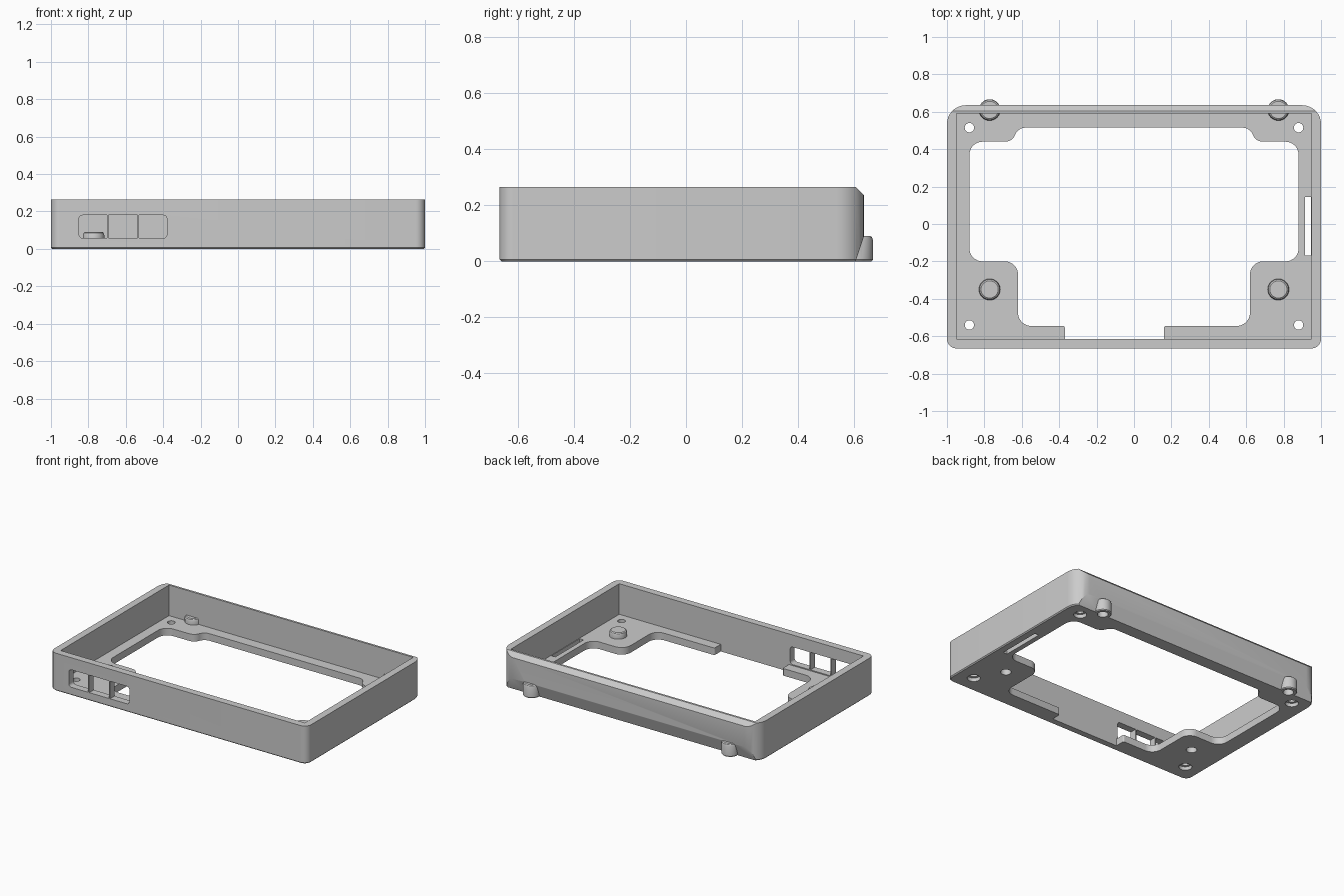
import bpy, bmesh
from math import sin, tan, cos, pi, radians
from mathutils import Vector

cube = bpy.data.objects.get("Cube")
if cube:
    bpy.data.objects.remove(cube, do_unlink=True)

grey = bpy.data.materials.new("light_grey_plastic")
grey.use_nodes = True
grey.diffuse_color = (0.6, 0.6, 0.6, 1)
grey.node_tree.nodes["Principled BSDF"].inputs["Base Color"].default_value = (0.6, 0.6, 0.6, 1)


def fillet(corners, steps=8):
    """Round each (x, y, radius) corner of a closed outline."""
    out = []
    for i, (x, y, r) in enumerate(corners):
        p = Vector((x, y, 0))
        if r <= 0:
            out.append((x, y))
            continue
        a, b = corners[i - 1], corners[(i + 1) % len(corners)]
        u = (Vector((a[0], a[1], 0)) - p).normalized()
        v = (Vector((b[0], b[1], 0)) - p).normalized()
        half = u.angle(v) / 2
        c = p + (u + v).normalized() * (r / sin(half))
        s = (p + u * (r / tan(half)) - c).normalized()
        e = (p + v * (r / tan(half)) - c).normalized()
        for k in range(steps + 1):
            q = c + s.slerp(e, k / steps) * r
            out.append((q.x, q.y))
    return out


def rect(x0, x1, y0, y1, front_r=0, back_r=0):
    return fillet([(x0, y0, front_r), (x1, y0, front_r), (x1, y1, back_r), (x0, y1, back_r)])


def circle(x, y, r, n=40):
    return [(x + r * cos(2 * pi * k / n), y + r * sin(2 * pi * k / n)) for k in range(n)]


def loft(name, rings, cuts=(), upright=False):
    """Solid through (outline, height) rings, optionally trimmed by planes."""
    bm = bmesh.new()
    loops = []
    for outline, h in rings:
        loops.append([bm.verts.new((x, h, y) if upright else (x, y, h)) for x, y in outline])
    bm.faces.new(loops[0][::-1])
    bm.faces.new(loops[-1])
    n = len(loops[0])
    for lo, hi in zip(loops, loops[1:]):
        for i in range(n):
            j = (i + 1) % n
            bm.faces.new((lo[i], lo[j], hi[j], hi[i]))
    for co, no in cuts:
        geom = bm.verts[:] + bm.edges[:] + bm.faces[:]
        res = bmesh.ops.bisect_plane(bm, geom=geom, plane_co=co, plane_no=no, clear_outer=True)
        edges = [g for g in res["geom_cut"] if isinstance(g, bmesh.types.BMEdge)]
        bmesh.ops.holes_fill(bm, edges=edges, sides=0)
    bmesh.ops.recalc_face_normals(bm, faces=bm.faces[:])
    me = bpy.data.meshes.new(name)
    bm.to_mesh(me)
    bm.free()
    me.materials.append(grey)
    ob = bpy.data.objects.new(name, me)
    bpy.context.collection.objects.link(ob)
    return ob


def combine(target, tool, operation):
    bpy.context.view_layer.objects.active = target
    mod = target.modifiers.new(operation.lower(), 'BOOLEAN')
    mod.operation, mod.solver, mod.object = operation, 'EXACT', tool
    bpy.ops.object.modifier_apply(modifier=mod.name)
    bpy.data.objects.remove(tool, do_unlink=True)


def cut(outline, z0, z1, upright=False):
    combine(tray, loft("cutter", [(outline, z0), (outline, z1)], upright=upright), 'DIFFERENCE')


# Outer block: softened lower rim, chamfered top back edge, back face leaning in at the foot
FRONT, BACK, TOP, FLOOR, RIM = -0.665, 0.635, 0.265, 0.05, 0.007
outer = rect(-1, 1, FRONT, BACK, 0.05, 0.1)
lower = rect(-1 + RIM, 1 - RIM, FRONT + RIM, BACK - RIM, 0.05 - RIM, 0.1 - RIM)
tray = loft("case_tray", [(lower, 0), (outer, RIM), (outer, TOP)],
            cuts=[((0, 0.605, TOP), (0, 1, 1)), ((0, 0.605, 0), (0, 0.09, -0.03))])

# Inner cavity
cut(rect(-0.95, 0.95, -0.615, 0.59), FLOOR, 0.4)

# Large floor opening, stepping out to the front wall in the middle
side = [(0.62, -0.545, 0.07), (0.62, -0.2, 0.07), (0.88, -0.2, 0.07),
        (0.88, 0.44, 0.07), (0.65, 0.44, 0.058), (0.62, 0.515, 0.058)]
notch_right = [(0.16, -0.615, 0), (0.16, -0.545, 0.01)]
notch_left = [(-0.37, -0.545, 0.01), (-0.37, -0.615, 0)]
opening = notch_right + side + [(-x, y, r) for x, y, r in reversed(side)] + notch_left
cut(fillet(opening), -0.1, 0.1)

# Floor bosses, the back pair passing through the back wall
bosses = [(sx * 0.772, y) for sx in (-1, 1) for y in (-0.35, 0.61)]
for x, y in bosses:
    profile = [(0.052, 0), (0.057, 0.006), (0.057, 0.075), (0.053, 0.086), (0.046, 0.091)]
    combine(tray, loft("boss", [(circle(x, y, r), z) for r, z in profile]), 'UNION')
for x, y in bosses:
    cut(circle(x, y, 0.034), -0.1, 0.06)

# Counterbored screw holes
for x in (-0.88, 0.88):
    for y in (-0.54, 0.515):
        cut(circle(x, y, 0.025), -0.1, 0.1)
        cut(circle(x, y, 0.042), -0.1, 0.025)

# Narrow floor slot beside the left wall
cut(rect(0.915, 0.946, -0.168, 0.145), -0.1, 0.1)

# Three port windows in the front wall, rounded at the outer ends
Z0, Z1, R = 0.057, 0.18, 0.02
for x0, x1, rl, rr in ((-0.85, -0.70, R, 0), (-0.692, -0.538, 0, 0), (-0.53, -0.38, 0, R)):
    window = fillet([(x0, Z0, rl), (x1, Z0, rr), (x1, Z1, rr), (x0, Z1, rl)])
    cut(window, -0.7, -0.6, upright=True)

bpy.ops.object.select_all(action='DESELECT')
tray.select_set(True)
bpy.context.view_layer.objects.active = tray
bpy.ops.object.shade_smooth_by_angle(angle=radians(30))
